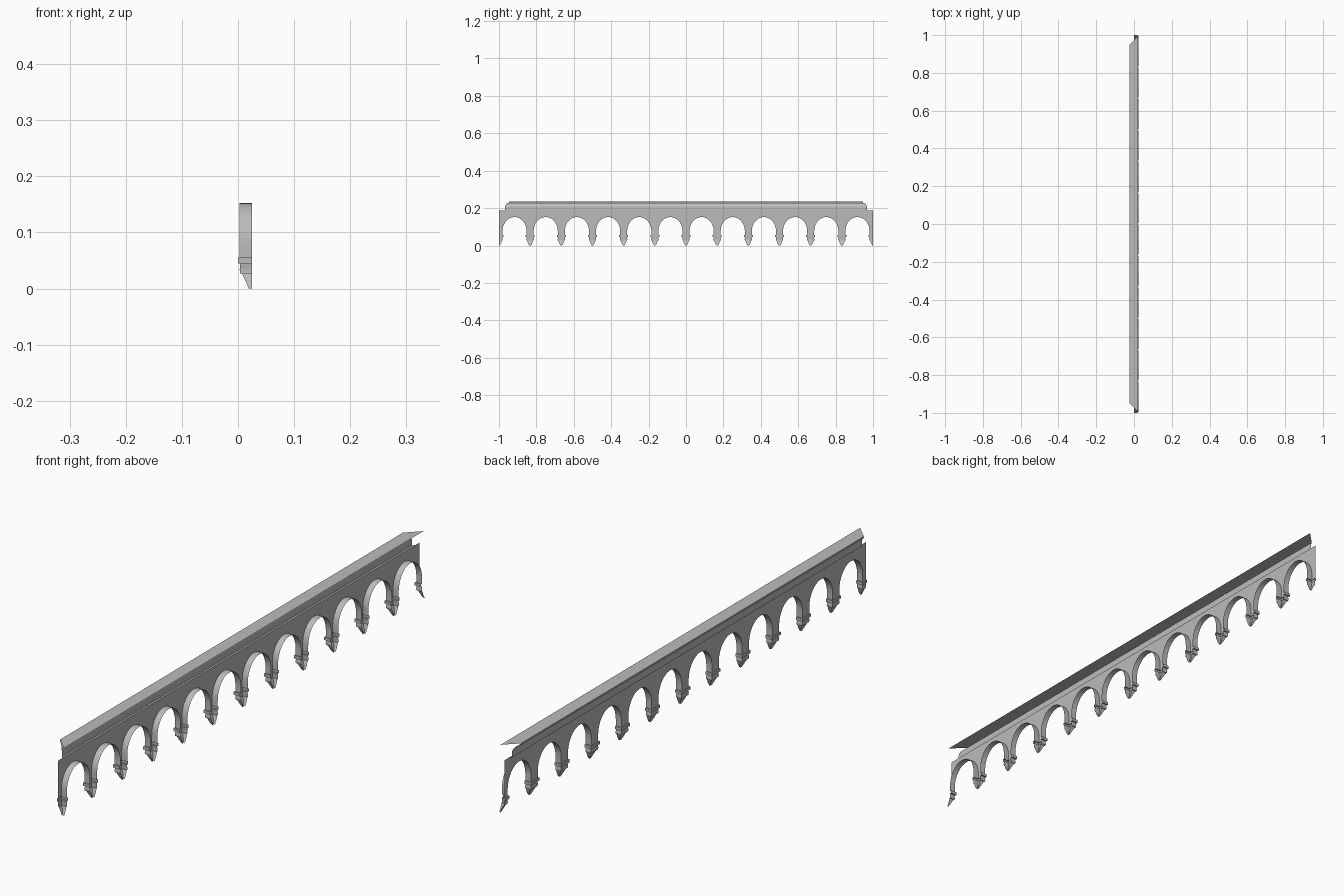
import bpy, bmesh, math

cube = bpy.data.objects.get("Cube")
if cube:
    bpy.data.objects.remove(cube, do_unlink=True)

# One stone colour
stone = bpy.data.materials.new("grey_stone")
stone.use_nodes = True
grey = (0.5, 0.5, 0.5, 1)
stone.diffuse_color = grey
stone.node_tree.nodes["Principled BSDF"].inputs["Base Color"].default_value = grey

BACK, FACE = 0.025, 0.003      # wall plane and panel face
BAYS = 12
HALF = 1 / BAYS                # half a bay
SPRING, APEX, TOP = 0.078, 0.152, 0.187


def finish(name, bm):
    mesh = bpy.data.meshes.new(name)
    bm.to_mesh(mesh)
    bm.free()
    mesh.materials.append(stone)
    obj = bpy.data.objects.new(name, mesh)
    bpy.context.collection.objects.link(obj)
    bpy.context.view_layer.objects.active = obj
    obj.select_set(True)
    bpy.ops.object.shade_smooth_by_angle(angle=math.radians(30))
    obj.select_set(False)
    return obj


def loft(bm, rows, y0, sign, sides=True):
    """Front and side faces through rows of (half width, z, front x)."""
    def quad(pts):
        pts = pts if sign > 0 else pts[::-1]
        bm.faces.new([bm.verts.new((x, y0 + sign * y, z)) for x, y, z in pts])
    for (wa, za, xa), (wb, zb, xb) in zip(rows, rows[1:]):
        quad([(xa, 0, za), (xb, 0, zb), (xb, wb, zb), (xa, wa, za)])
        if sides:
            quad([(xa, wa, za), (xb, wb, zb), (BACK, wb, zb), (BACK, wa, za)])


# Pendant outline from tip to the column above its ring
pendant = [(0.004, 0, 0.019), (0.011, 0.012, 0.014), (0.016, 0.027, 0.007),
           (0.019, 0.027, 0.004), (0.020, 0.034, 0.003), (0.018, 0.041, 0.004),
           (0.018, 0.045, 0.004), (0.024, 0.045, 0), (0.024, 0.055, 0),
           (0.019, 0.055, FACE)]
# Round arch rising from the column to the middle of the bay
radius = HALF - 0.019
steps = 12
arch = [(0.019, 0.055, FACE)]
for i in range(steps + 1):
    a = math.pi / 2 * i / steps
    arch.append((HALF - radius * math.cos(a),
                 SPRING + (APEX - SPRING) * math.sin(a), FACE))
frieze = [arch[-1], (HALF, TOP, FACE)]

# Repeat the half bay, mirrored about every pendant
panel, drops = bmesh.new(), bmesh.new()
for k in range(BAYS + 1):
    y = -1 + 2 * HALF * k
    for sign in (-1, 1):
        if abs(y + sign * HALF) < 1:
            loft(panel, arch, y, sign)
            loft(panel, frieze, y, sign, sides=False)
            loft(drops, pendant, y, sign)
for bm in (panel, drops):
    bmesh.ops.remove_doubles(bm, verts=bm.verts, dist=0.0001)
finish("arched_panel", panel)
finish("pendants", drops)

# Cornice: fillet, cove and top shelf, mitred at both ends
profile = [(FACE, TOP), (-0.004, TOP), (-0.004, 0.203)]
for i in range(1, 7):
    a = math.pi / 2 * i / 6
    profile.append((-0.004 - 0.021 * (1 - math.cos(a)), 0.203 + 0.025 * math.sin(a)))
profile += [(-0.025, 0.234), (0.022, 0.234)]
cornice = bmesh.new()
pairs = [[cornice.verts.new((x, s * (0.972 + x), z)) for s in (-1, 1)] for x, z in profile]
for (a, b), (c, d) in zip(pairs, pairs[1:]):
    cornice.faces.new((a, c, d, b))
finish("mitred_cornice", cornice)
